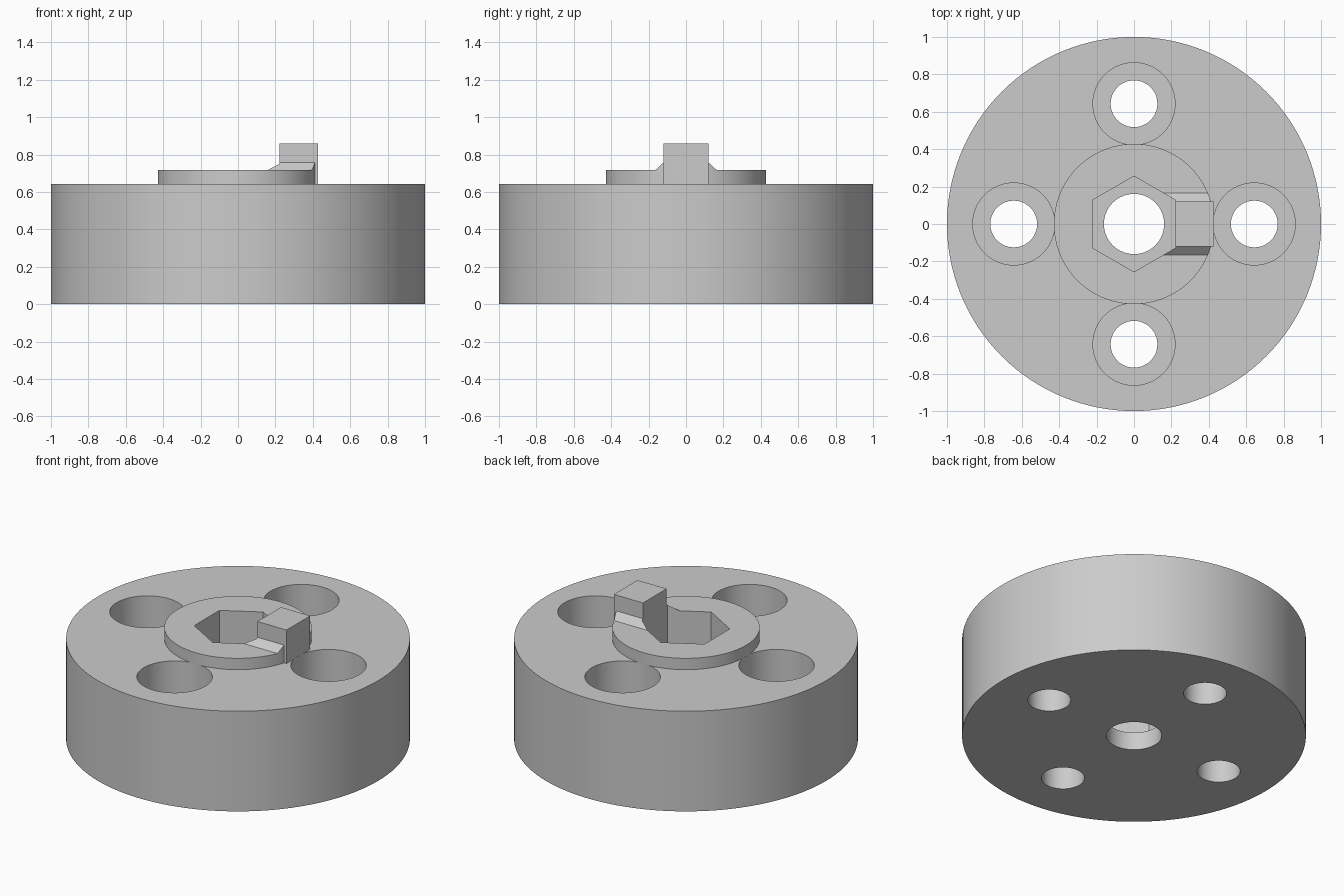
import bpy, bmesh, math
from mathutils import Matrix

if "Cube" in bpy.data.objects:
    bpy.data.objects.remove(bpy.data.objects["Cube"])

grey = bpy.data.materials.new("plain grey")
grey.diffuse_color = (0.6, 0.6, 0.6, 1)
grey.use_nodes = True
grey.node_tree.nodes["Principled BSDF"].inputs["Base Color"].default_value = grey.diffuse_color

BASE_TOP, BOSS_TOP, BLOCK_TOP = 0.643, 0.716, 0.858
BOSS_R = 0.4286


def add_object(name, bm):
    bmesh.ops.recalc_face_normals(bm, faces=bm.faces)
    mesh = bpy.data.meshes.new(name)
    bm.to_mesh(mesh)
    bm.free()
    mesh.materials.append(grey)
    obj = bpy.data.objects.new(name, mesh)
    bpy.context.collection.objects.link(obj)
    return obj


def cylinder(name, r, z0, z1, x=0, y=0, sides=96, turn=0):
    bm = bmesh.new()
    place = Matrix.Translation((x, y, (z0 + z1) / 2)) @ Matrix.Rotation(turn, 4, 'Z')
    bmesh.ops.create_cone(bm, cap_ends=True, segments=sides, radius1=r,
                          radius2=r, depth=z1 - z0, matrix=place)
    return add_object(name, bm)


def prism(name, profile, x0, x1):
    """Extrude a (y, z) profile along x."""
    bm = bmesh.new()
    face = bm.faces.new([bm.verts.new((x0, y, z)) for y, z in profile])
    ext = bmesh.ops.extrude_face_region(bm, geom=[face])
    verts = [v for v in ext["geom"] if isinstance(v, bmesh.types.BMVert)]
    bmesh.ops.translate(bm, verts=verts, vec=(x1 - x0, 0, 0))
    return add_object(name, bm)


def combine(target, tool, operation):
    mod = target.modifiers.new("combine", 'BOOLEAN')
    mod.operation, mod.object, mod.solver = operation, tool, 'EXACT'
    bpy.context.view_layer.objects.active = target
    bpy.ops.object.modifier_apply(modifier=mod.name)
    bpy.data.objects.remove(tool)


# Round base with four counterbored screw holes
hub = cylinder("hub_body", 1.0, 0, BASE_TOP, sides=128)
for i in range(4):
    a = i * math.pi / 2
    x, y = 0.643 * math.cos(a), 0.643 * math.sin(a)
    combine(hub, cylinder("counterbore", 0.2195, 0.29, 1, x, y, 64), 'DIFFERENCE')
    combine(hub, cylinder("screw_hole", 0.125, -0.1, 0.5, x, y, 48), 'DIFFERENCE')

# Raised boss
combine(hub, cylinder("boss", BOSS_R, BASE_TOP, BOSS_TOP), 'UNION')

# Sloped ridge beside the stop block, trimmed to the boss outline
ridge = prism("ridge", [(-0.165, 0.70), (0.165, 0.70), (0.165, BOSS_TOP),
                        (0.12, 0.757), (-0.12, 0.757), (-0.165, BOSS_TOP)], 0.05, 0.6)
combine(ridge, cylinder("trim", BOSS_R, 0.6, 0.9), 'INTERSECT')
combine(hub, ridge, 'UNION')

# Upright stop block
combine(hub, prism("stop_block", [(-0.12, BASE_TOP), (0.12, BASE_TOP),
                                  (0.12, BLOCK_TOP), (-0.12, BLOCK_TOP)],
                   0.1, BOSS_R), 'UNION')

# Hexagonal socket and central bore
combine(hub, cylinder("hex_socket", 0.2214 / math.cos(math.pi / 6), 0.114, 1.2,
                      sides=6), 'DIFFERENCE')
combine(hub, cylinder("centre_bore", 0.161, -0.1, 0.3, sides=64), 'DIFFERENCE')

# Smooth round walls, crisp edges
bpy.ops.object.select_all(action='DESELECT')
hub.select_set(True)
bpy.context.view_layer.objects.active = hub
bpy.ops.object.shade_smooth_by_angle(angle=math.radians(30))
